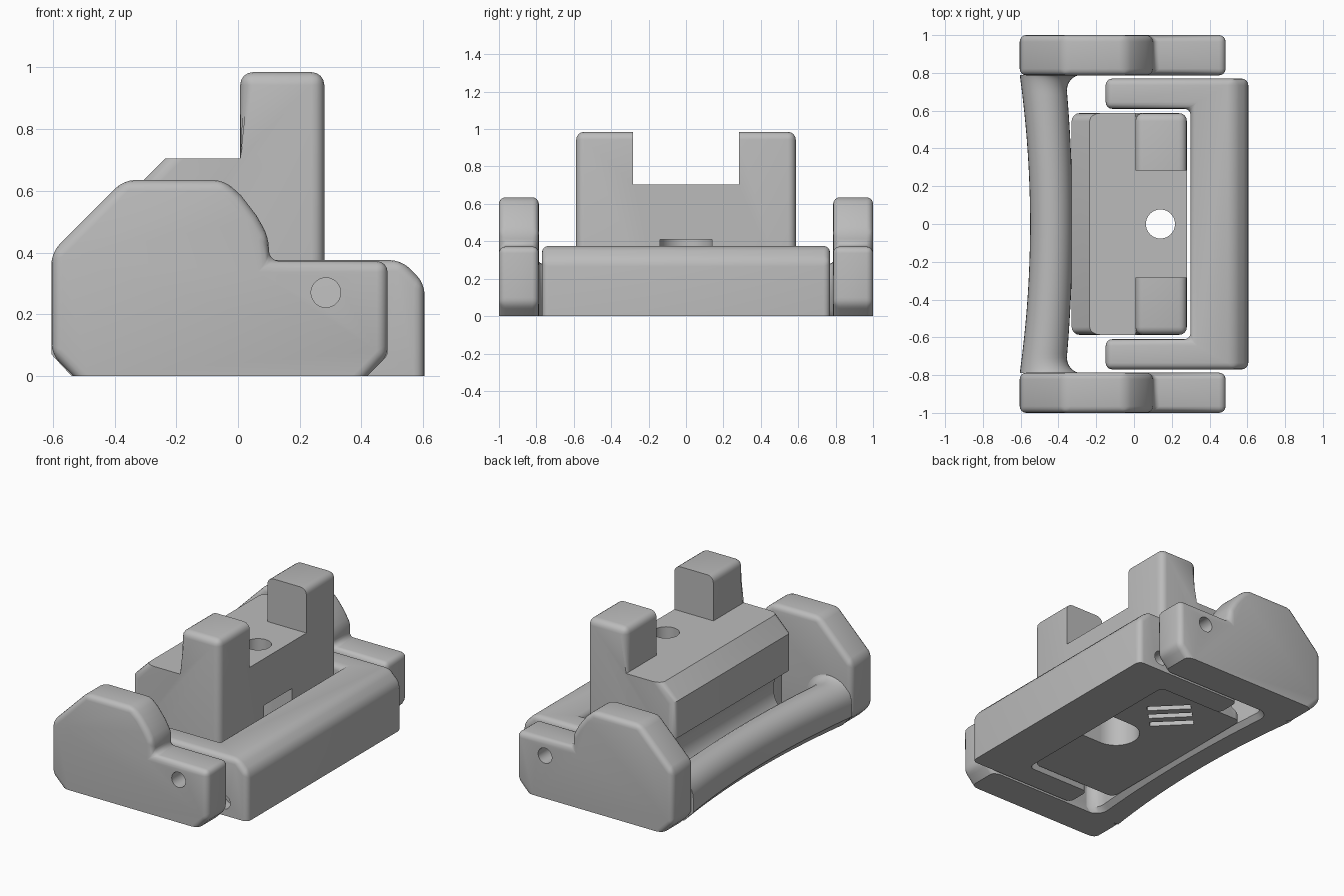
import bpy, bmesh
from math import sin, cos, pi, radians, sqrt
from mathutils import Vector, Matrix

cube = bpy.data.objects.get("Cube")
if cube:
    bpy.data.objects.remove(cube, do_unlink=True)

grey = bpy.data.materials.new("plain grey")
grey.use_nodes = True
grey.diffuse_color = (0.5, 0.5, 0.5, 1)
grey.node_tree.nodes["Principled BSDF"].inputs["Base Color"].default_value = (0.5, 0.5, 0.5, 1)


def prism(points, axis, lo, hi):
    """Extrude a 2D profile along y (points are x, z) or z (points are x, y)."""
    bm = bmesh.new()
    place = (lambda a, b, d: (a, d, b)) if axis == "y" else (lambda a, b, d: (a, b, d))
    rings = [[bm.verts.new(place(a, b, d)) for a, b in points] for d in (lo, hi)]
    loft(bm, rings)
    return bm


def loft(bm, rings):
    n = len(rings[0])
    for r, s in zip(rings, rings[1:]):
        for i in range(n):
            bm.faces.new((r[i], r[(i + 1) % n], s[(i + 1) % n], s[i]))
    bm.faces.new(rings[0])
    bm.faces.new(rings[-1])
    bmesh.ops.recalc_face_normals(bm, faces=bm.faces)


def bevel(bm, rule, width, segments=4):
    edges = [e for e in bm.edges if rule(e, e.verts[0].co, e.verts[1].co)]
    bmesh.ops.bevel(bm, geom=edges, offset=width, offset_type="OFFSET", segments=segments,
                    profile=0.5, affect="EDGES", clamp_overlap=True)


def finish(name, bm):
    mesh = bpy.data.meshes.new(name)
    bm.to_mesh(mesh)
    bm.free()
    obj = bpy.data.objects.new(name, mesh)
    bpy.context.collection.objects.link(obj)
    mesh.materials.append(grey)
    return obj


def cylinder(center, radius, depth, axis):
    bm = bmesh.new()
    turn = Matrix.Rotation(pi / 2, 4, "X") if axis == "y" else Matrix()
    bmesh.ops.create_cone(bm, cap_ends=True, segments=40, radius1=radius, radius2=radius,
                          depth=depth, matrix=Matrix.Translation(center) @ turn)
    return bm


def box(center, size, angle=0):
    bm = bmesh.new()
    bmesh.ops.create_cube(bm, size=1, matrix=Matrix.Translation(center)
                          @ Matrix.Rotation(angle, 4, "Z") @ Matrix.Diagonal((*size, 1)))
    return bm


def activate(obj):
    bpy.ops.object.select_all(action="DESELECT")
    obj.select_set(True)
    bpy.context.view_layer.objects.active = obj


def cut(obj, *cutters):
    for bm in cutters:
        tool = finish("cutter", bm)
        tool.hide_render = True
        mod = obj.modifiers.new("cut", "BOOLEAN")
        mod.object, mod.operation, mod.solver = tool, "DIFFERENCE", "EXACT"
        activate(obj)
        bpy.ops.object.modifier_apply(modifier=mod.name)
        bpy.data.objects.remove(tool, do_unlink=True)


def smooth(obj):
    activate(obj)
    bpy.ops.object.shade_smooth_by_angle(angle=radians(35))


# Side arms with a pivot bore
arm_profile = [(-0.535, 0), (0.42, 0), (0.485, 0.065), (0.485, 0.372), (0.1, 0.372),
               (0.1, 0.45), (0.06, 0.52), (0.01, 0.585), (-0.045, 0.635),
               (-0.37, 0.635), (-0.605, 0.4), (-0.605, 0.07)]
for name, lo, hi in (("front_arm", -1, -0.787), ("back_arm", 0.787, 1)):
    bm = prism(arm_profile, "y", lo, hi)
    bevel(bm, lambda e, a, b: e.calc_face_angle(0) > 0.5 and max(a.z, b.z) > 0.01, 0.035)
    arm = finish(name, bm)
    cut(arm, cylinder((0.285, (lo + hi) / 2, 0.27), 0.048, 0.5, "y"))
    smooth(arm)

# Bowed handle bar, flared on its inner side where it meets the arms
bm = bmesh.new()
rings = []
steps = 48
for k in range(steps + 1):
    y = -0.79 * cos(pi * k / steps)
    t = abs(y) / 0.79
    outer = -0.55 - 0.055 * t * t
    inner = -0.325 - 0.038 * t * t
    over = max(0, abs(y) - 0.70)
    flare = 0.09 - sqrt(max(0, 0.09 ** 2 - over ** 2))
    inner += flare
    top = 0.27 + 0.3 * flare
    mid, half = (inner + outer) / 2, (inner - outer) / 2
    section = [(outer + 0.065, 0), (inner - 0.03, 0), (inner, 0.03)]
    section += [(mid + half * cos(pi * i / 16), 0.15 + (top - 0.15) * sin(pi * i / 16))
                for i in range(17)]
    section.append((outer, 0.07))
    rings.append([bm.verts.new((x, y, z)) for x, z in section])
loft(bm, rings)
smooth(finish("handle_bar", bm))

# C-shaped bracket with a chamfered outer top edge
bracket_outline = [(0.605, -0.77), (0.605, 0.77), (-0.15, 0.77), (-0.15, 0.61),
                   (0.3, 0.61), (0.3, -0.61), (-0.15, -0.61), (-0.15, -0.77)]
bm = prism(bracket_outline, "z", 0, 0.375)
bevel(bm, lambda e, a, b: min(a.z, b.z) > 0.3 and min(a.x, b.x) > 0.6, 0.075, 1)
bevel(bm, lambda e, a, b: max(a.z, b.z) > 0.01 and e.calc_face_angle(0) > 0.5, 0.035)
bracket = finish("bracket", bm)
cut(bracket, *[cylinder((0.44, s * 0.77, 0.085), 0.045, 0.16, "y") for s in (-1, 1)])
smooth(bracket)

# Central block with two upright lugs
block_profile = [(-0.33, 0.02), (0.28, 0.02), (0.28, 0.985), (0.007, 0.985),
                 (0.007, 0.705), (-0.235, 0.705), (-0.33, 0.61)]
bm = prism(block_profile, "y", -0.587, 0.587)


def rounded(e, a, b):
    rim = abs(a.y - b.y) < 0.01
    lug_top = min(a.z, b.z) > 0.9
    upright = rim and abs(a.z - b.z) > 0.05
    return lug_top or upright


bevel(bm, rounded, 0.042)
block = finish("center_block", bm)
cut(block,
    box((0, 0, 1.205), (2, 0.567, 1)),                      # gap between the lugs
    cylinder((-0.36, 0, 0.22), 0.16, 2, "y"),               # handle clearance
    cylinder((0.14, 0, 0.5), 0.077, 2, "z"),                # through bore
    cylinder((0.14, 0, 0.1), 0.14, 0.62, "z"),              # counterbore
    box((0.3, 0, 0.1), (0.32, 0.28, 0.62)),                 # slot to the counterbore
    *[box((0.03 - 0.065 * i, 0.37 - 0.065 * i, 0), (0.26, 0.045, 0.1), -pi / 4)
      for i in (-1, 0, 1)])                                 # slanted grooves
smooth(block)
